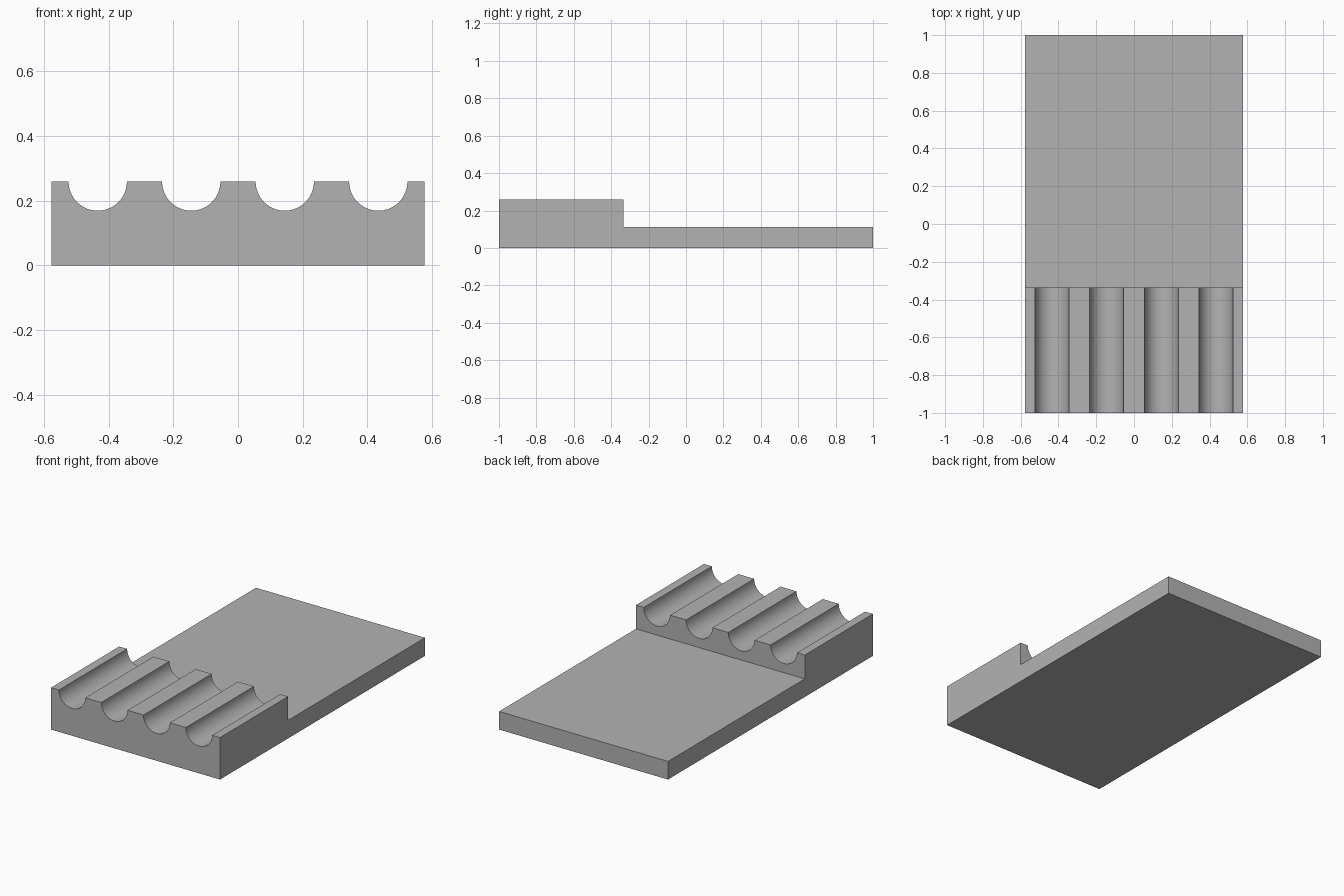
import bpy
import bmesh
import math

cube = bpy.data.objects.get("Cube")
if cube:
    bpy.data.objects.remove(cube, do_unlink=True)

HALF_W, HALF_L = 0.577, 1.0
TOP, PLATE_TOP, STEP_Y = 0.259, 0.112, -0.335
RADIUS, PITCH, SEGMENTS = 0.09, 0.289, 32

grey = bpy.data.materials.new("plain grey")
grey.use_nodes = True
color = (0.45, 0.45, 0.45, 1)
grey.diffuse_color = color
grey.node_tree.nodes["Principled BSDF"].inputs["Base Color"].default_value = color


def extrude_profile(name, profile, y0, y1):
    """Extrude an x-z outline along y into a closed solid."""
    bm = bmesh.new()
    face = bm.faces.new([bm.verts.new((x, y0, z)) for x, z in profile])
    result = bmesh.ops.extrude_face_region(bm, geom=[face])
    moved = [v for v in result["geom"] if isinstance(v, bmesh.types.BMVert)]
    bmesh.ops.translate(bm, verts=moved, vec=(0, y1 - y0, 0))
    bmesh.ops.recalc_face_normals(bm, faces=bm.faces)
    mesh = bpy.data.meshes.new(name)
    bm.to_mesh(mesh)
    bm.free()
    mesh.materials.append(grey)
    obj = bpy.data.objects.new(name, mesh)
    bpy.context.collection.objects.link(obj)
    return obj


# Grooved block: rectangle with four half-round channels in its top
profile = [(HALF_W, 0), (-HALF_W, 0), (-HALF_W, TOP)]
for i in range(4):
    center = (i - 1.5) * PITCH
    for k in range(SEGMENTS + 1):
        a = math.pi * (1 + k / SEGMENTS)
        profile.append((center + RADIUS * math.cos(a), TOP + RADIUS * math.sin(a)))
profile.append((HALF_W, TOP))
block = extrude_profile("grooved_block", profile, -HALF_L, STEP_Y)

# Smooth the channel walls while keeping every rim sharp
bpy.ops.object.select_all(action="DESELECT")
block.select_set(True)
bpy.context.view_layer.objects.active = block
bpy.ops.object.shade_smooth_by_angle(angle=math.radians(30))

# Flat plate behind the block
plate = [(HALF_W, 0), (-HALF_W, 0), (-HALF_W, PLATE_TOP), (HALF_W, PLATE_TOP)]
extrude_profile("base_plate", plate, STEP_Y, HALF_L)
